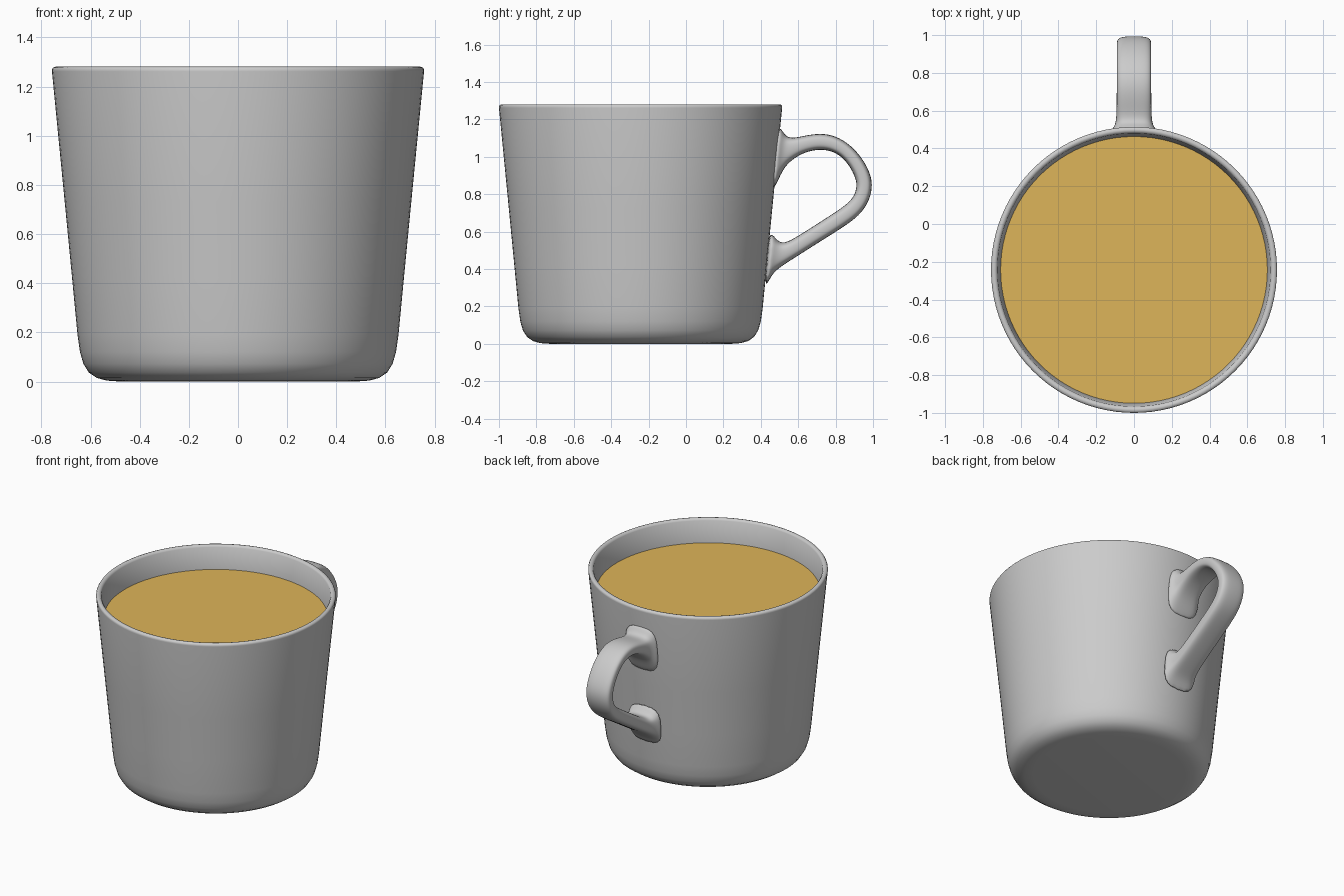
import bpy, bmesh, math
from mathutils import Vector

if "Cube" in bpy.data.objects:
    bpy.data.objects.remove(bpy.data.objects["Cube"])

CUP_Y = -0.243   # cup axis, set forward so that cup + handle are centred


def make_object(name, verts, faces):
    mesh = bpy.data.meshes.new(name)
    mesh.from_pydata(verts, [], faces)
    bm = bmesh.new()
    bm.from_mesh(mesh)
    bmesh.ops.remove_doubles(bm, verts=bm.verts, dist=1e-5)
    bmesh.ops.recalc_face_normals(bm, faces=bm.faces)
    bm.to_mesh(mesh)
    bm.free()
    mesh.shade_smooth()
    obj = bpy.data.objects.new(name, mesh)
    bpy.context.collection.objects.link(obj)
    return obj


def skin(rings, caps=False):
    """Join equal closed rings of points with quads."""
    n = len(rings[0])
    verts = [p for ring in rings for p in ring]
    faces = [(i*n + j, i*n + (j+1) % n, (i+1)*n + (j+1) % n, (i+1)*n + j)
             for i in range(len(rings) - 1) for j in range(n)]
    if caps:
        last = (len(rings) - 1) * n
        faces += [tuple(range(n)), tuple(range(last, last + n))]
    return verts, faces


def lathe(name, profile, n=96):
    rings = [[(r*math.cos(2*math.pi*k/n), CUP_Y + r*math.sin(2*math.pi*k/n), z)
              for k in range(n)] for r, z in profile]
    return make_object(name, *skin(rings, caps=True))


# Cup: outer wall up, rounded rim, inner wall down to the floor
lathe("cup", [
    (0.48, 0.0), (0.535, 0.004), (0.575, 0.015), (0.607, 0.037), (0.629, 0.072),
    (0.643, 0.12), (0.653, 0.19), (0.675, 0.42), (0.705, 0.73), (0.757, 1.262),
    (0.757, 1.27), (0.752, 1.278), (0.742, 1.281), (0.731, 1.279), (0.723, 1.268),
    (0.706, 1.12), (0.66, 0.65), (0.613, 0.19), (0.59, 0.10), (0.54, 0.06), (0.46, 0.05)])

# Drink: flat disc below the rim
bpy.ops.mesh.primitive_circle_add(vertices=96, radius=0.707, fill_type='NGON',
                                  location=(0, CUP_Y, 1.12))
drink = bpy.context.object
drink.name = "drink"
mat = bpy.data.materials.new("drink_yellow")
mat.diffuse_color = (0.73, 0.46, 0.10, 1)
mat.use_nodes = True
mat.node_tree.nodes["Principled BSDF"].inputs["Base Color"].default_value = mat.diffuse_color
drink.data.materials.append(mat)

# Handle: stations of (outer y, z, inner y, z, half width), flared at both roots
stations = [
    (0.485, 1.17, 0.452, 0.80, 0.14), (0.515, 1.145, 0.488, 0.86, 0.115),
    (0.535, 1.107, 0.525, 0.95, 0.098), (0.575, 1.10, 0.595, 1.005, 0.093),
    (0.64, 1.115, 0.655, 1.03, 0.092), (0.72, 1.127, 0.72, 1.041, 0.092),
    (0.80, 1.113, 0.785, 1.03, 0.092), (0.88, 1.065, 0.84, 0.995, 0.092),
    (0.945, 0.99, 0.885, 0.935, 0.092), (0.985, 0.915, 0.908, 0.88, 0.092),
    (0.998, 0.85, 0.913, 0.845, 0.092), (0.985, 0.775, 0.903, 0.80, 0.092),
    (0.94, 0.70, 0.875, 0.76, 0.092), (0.87, 0.642, 0.82, 0.718, 0.092),
    (0.73, 0.555, 0.69, 0.635, 0.092), (0.60, 0.472, 0.57, 0.558, 0.093),
    (0.505, 0.412, 0.515, 0.535, 0.098), (0.455, 0.37, 0.480, 0.56, 0.115),
    (0.415, 0.27, 0.440, 0.62, 0.14)]


def section(oy, oz, iy, iz, w, n=20, power=0.62):
    outer, inner = Vector((0, oy, oz)), Vector((0, iy, iz))
    mid, half = (outer + inner) / 2, (outer - inner) / 2
    ring = []
    for k in range(n):
        c, s = math.cos(2*math.pi*k/n), math.sin(2*math.pi*k/n)
        x = math.copysign(abs(c)**power, c) * w
        ring.append(mid + half * math.copysign(abs(s)**power, s) + Vector((x, 0, 0)))
    return ring


handle = make_object("handle", *skin([section(*s) for s in stations], caps=True))
handle.modifiers.new("smooth", 'SUBSURF').levels = 2
handle.modifiers["smooth"].render_levels = 2
